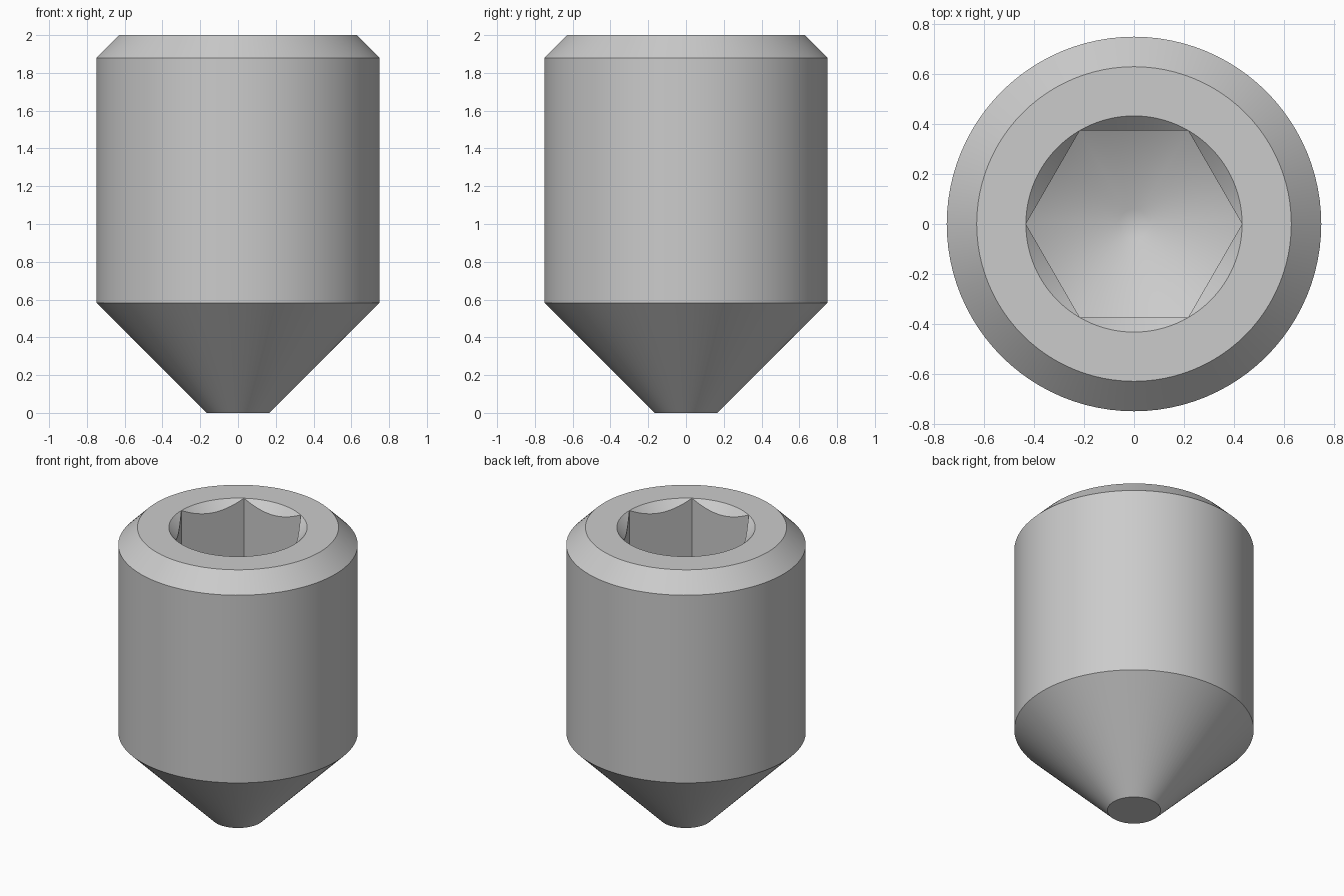
import bpy
import bmesh
from math import cos, sin, pi, tan, radians

cube = bpy.data.objects.get("Cube")
if cube:
    bpy.data.objects.remove(cube, do_unlink=True)

SEGMENTS = 96                     # multiple of six, so the socket corners fall on vertices
BODY_R, RIM_R, TIP_R = 0.75, 0.63, 0.167
HEIGHT = 2.0
APOTHEM = 0.375                   # half the socket width across flats
CORNER_R = APOTHEM / cos(pi / 6)
SOCKET_FLOOR = HEIGHT - 0.875
DRILL_R = 0.06
SLOPE = tan(radians(30))


def hex_radius(angle):
    """Distance from the axis to the hexagon wall, corners on the x axis."""
    return APOTHEM / cos(angle % (pi / 3) - pi / 6)


def turned(radius, z):
    """Round ring of constant radius and height."""
    return lambda angle: (radius, z)


def socket_top(angle):
    """Where the 45 degree countersink meets the hexagon walls."""
    r = hex_radius(angle)
    return r, HEIGHT - (CORNER_R - r)


def socket_bottom(angle):
    """Where the drilled cone meets the hexagon walls."""
    r = hex_radius(angle)
    return r, SOCKET_FLOOR + (r - APOTHEM) * SLOPE


# Rings from the tip, up the outside, then down into the socket
rings = [
    turned(TIP_R, 0),
    turned(BODY_R, BODY_R - TIP_R),
    turned(BODY_R, HEIGHT - (BODY_R - RIM_R)),
    turned(RIM_R, HEIGHT),
    turned(CORNER_R, HEIGHT),
    socket_top,
    socket_bottom,
    turned(DRILL_R, SOCKET_FLOOR - (APOTHEM - DRILL_R) * SLOPE),
]

bm = bmesh.new()
loops = []
for ring in rings:
    loop = []
    for i in range(SEGMENTS):
        a = 2 * pi * i / SEGMENTS
        r, z = ring(a)
        loop.append(bm.verts.new((r * cos(a), r * sin(a), z)))
    loops.append(loop)

for low, high in zip(loops, loops[1:]):
    for i in range(SEGMENTS):
        j = (i + 1) % SEGMENTS
        bm.faces.new((low[i], low[j], high[j], high[i]))
bm.faces.new(loops[0][::-1])      # flat tip
bm.faces.new(loops[-1])           # bottom of the drilled hole

# Countersink vanishes at the hexagon corners
bmesh.ops.remove_doubles(bm, verts=bm.verts, dist=0.0001)
bmesh.ops.recalc_face_normals(bm, faces=bm.faces)

mesh = bpy.data.meshes.new("set_screw_body")
bm.to_mesh(mesh)
bm.free()
screw = bpy.data.objects.new("set_screw_body", mesh)
bpy.context.collection.objects.link(screw)

# Plain grey metal
colour = (0.6, 0.6, 0.6, 1)
steel = bpy.data.materials.new("grey_steel")
steel.use_nodes = True
steel.diffuse_color = colour
steel.node_tree.nodes["Principled BSDF"].inputs["Base Color"].default_value = colour
mesh.materials.append(steel)

bpy.ops.object.select_all(action='DESELECT')
screw.select_set(True)
bpy.context.view_layer.objects.active = screw
bpy.ops.object.shade_smooth_by_angle(angle=radians(35))
